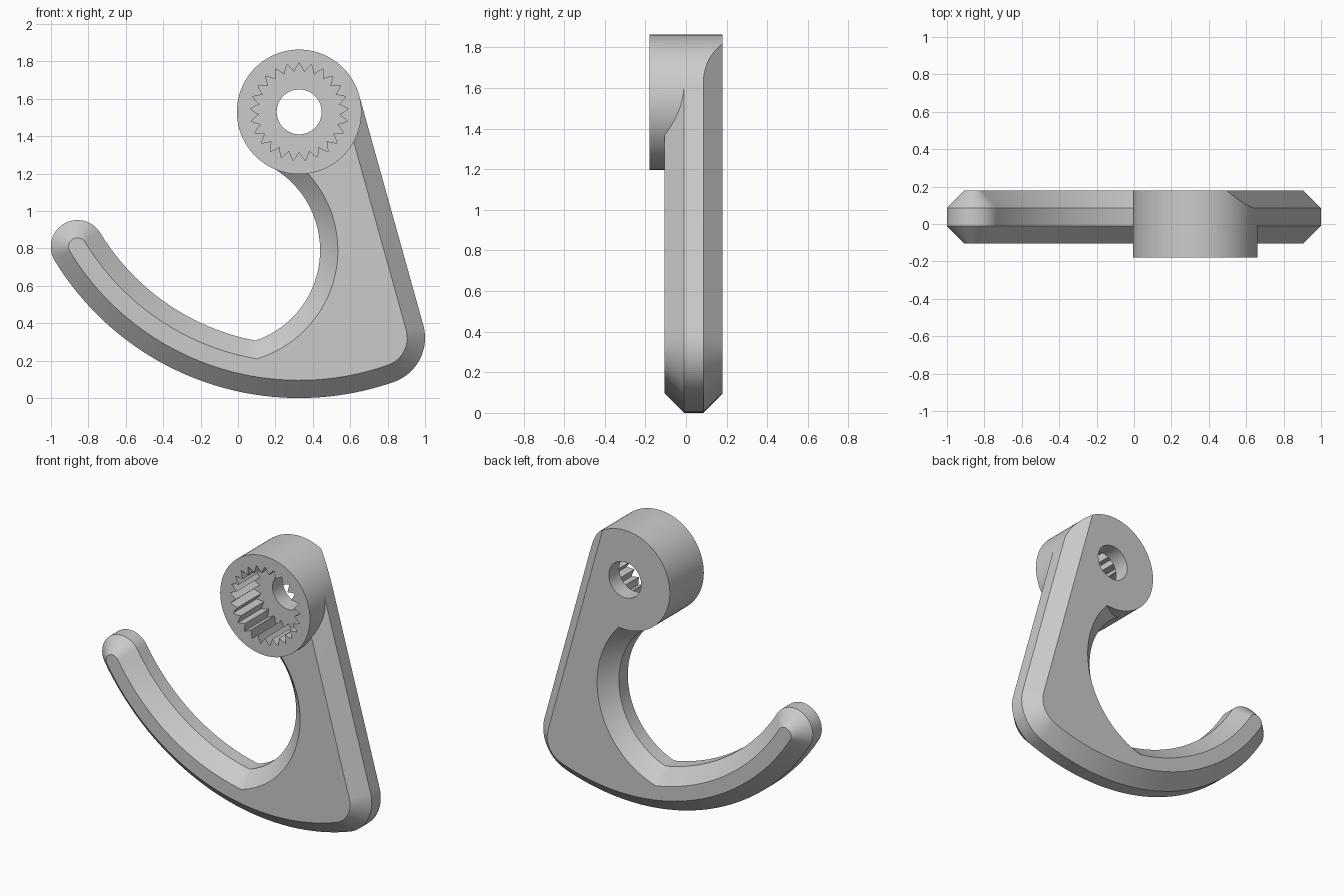
import bpy
import bmesh
from math import sin, cos, atan2, acos, sqrt, pi, radians
from mathutils import Vector

cube = bpy.data.objects.get("Cube")
if cube:
    bpy.data.objects.remove(cube, do_unlink=True)

grey = bpy.data.materials.new("plain_grey")
grey.use_nodes = True
grey.diffuse_color = (0.6, 0.6, 0.6, 1)
grey.node_tree.nodes["Principled BSDF"].inputs["Base Color"].default_value = (0.6, 0.6, 0.6, 1)

# Main layout in the x-z plane
HUB = Vector((0.327, 1.53))
HUB_R = 0.333
ARM_IN, ARM_OUT = 1.245, 1.53            # arm arcs share the hub centre
TIP_ANGLE = radians(211.3)
THROAT, THROAT_R = Vector((-0.071, 0.79)), 0.51
HEEL_R = 0.25
FRONT, BACK, BEVEL = -0.105, 0.18, 0.095


def polar(centre, radius, angle):
    return centre + radius * Vector((cos(angle), sin(angle)))


def arc(centre, radius, start, end, steps, last=False):
    return [polar(centre, radius, start + (end - start) * i / steps)
            for i in range(steps + last)]


def angle_of(v):
    return atan2(v.y, v.x)


TIP = polar(HUB, (ARM_IN + ARM_OUT) / 2, TIP_ANGLE)
TIP_R = (ARM_OUT - ARM_IN) / 2
heel_x = 1 - HEEL_R
HEEL = Vector((heel_x, HUB.y - sqrt((ARM_OUT - HEEL_R) ** 2 - (heel_x - HUB.x) ** 2)))
HEEL_ANGLE = angle_of(HEEL - HUB)
# Direction of the straight back edge, tangent to hub and heel
EDGE_ANGLE = HEEL_ANGLE + acos((HUB_R - HEEL_R) / (HEEL - HUB).length)
EDGE_N = Vector((cos(EDGE_ANGLE), sin(EDGE_ANGLE)))


def outline(d):
    """Hook outline moved inwards by d, ending inside the hub wall."""
    r_in, r_throat = ARM_IN + d, THROAT_R + d
    gap = THROAT - HUB
    corner_a = angle_of(gap) % (2 * pi) + acos(
        (gap.length_squared + r_in ** 2 - r_throat ** 2) / (2 * gap.length * r_in))
    corner = polar(HUB, r_in, corner_a)
    throat_start = radians(58 - 120 * d)
    pts = arc(THROAT, r_throat, throat_start, angle_of(corner - THROAT), 40)
    pts += arc(HUB, r_in, corner_a, TIP_ANGLE, 24)
    pts += arc(TIP, TIP_R - d, TIP_ANGLE - pi, TIP_ANGLE, 24)
    pts += arc(HUB, ARM_OUT - d, TIP_ANGLE, HEEL_ANGLE + 2 * pi, 48)
    pts += arc(HEEL, HEEL_R - d, HEEL_ANGLE, EDGE_ANGLE, 20, True)
    reach = HUB_R - d
    drop = sqrt(max(0, 0.3 ** 2 - reach ** 2))
    end = HUB + EDGE_N * reach - Vector((-EDGE_N.y, EDGE_N.x)) * drop
    pts.append(end)
    pts += arc(HUB, 0.29, angle_of(end - HUB), angle_of(pts[0] - HUB), 16, True)
    return pts


def bridge(bm, a, b):
    n = len(a)
    for i in range(n):
        bm.faces.new((a[i], a[(i + 1) % n], b[(i + 1) % n], b[i]))


def add_ring(bm, pts, y):
    return [bm.verts.new((p.x, y, p.y)) for p in pts]


def finish(bm, name):
    bmesh.ops.recalc_face_normals(bm, faces=bm.faces[:])
    mesh = bpy.data.meshes.new(name)
    bm.to_mesh(mesh)
    bm.free()
    mesh.materials.append(grey)
    obj = bpy.data.objects.new(name, mesh)
    bpy.context.collection.objects.link(obj)
    bpy.ops.object.select_all(action='DESELECT')
    obj.select_set(True)
    bpy.context.view_layer.objects.active = obj
    bpy.ops.object.shade_smooth_by_angle(angle=radians(25))
    return obj


# Hook arm: bevelled slab
bm = bmesh.new()
levels = [(FRONT, BEVEL), (FRONT + BEVEL, 0), (BACK - BEVEL, 0), (BACK, BEVEL)]
rings = [add_ring(bm, outline(d), y) for y, d in levels]
for a, b in zip(rings, rings[1:]):
    bridge(bm, a, b)
bm.faces.new(rings[0])
bm.faces.new(rings[-1])
finish(bm, "hook_arm")

# Hub: cylinder with toothed socket in front and a smaller through hole
TEETH = 25
COUNT = TEETH * 4
SOCKET_FLOOR = 0.07
tooth = (0.262, 0.238, 0.215, 0.238)


def circle(radius):
    return [polar(HUB, radius, pi / 2 + 2 * pi * i / COUNT) for i in range(COUNT)]


star = [polar(HUB, tooth[i % 4], pi / 2 + 2 * pi * i / COUNT) for i in range(COUNT)]
bm = bmesh.new()
sections = [(circle(HUB_R), -BACK), (circle(HUB_R), BACK), (circle(0.12), BACK),
            (circle(0.12), SOCKET_FLOOR), (star, SOCKET_FLOOR), (star, -BACK)]
rings = [add_ring(bm, pts, y) for pts, y in sections]
for a, b in zip(rings, rings[1:] + rings[:1]):
    bridge(bm, a, b)

# Continue the arm's rear bevel across the hub
edge = HUB + EDGE_N * HUB_R
cut = bmesh.ops.bisect_plane(
    bm, geom=bm.verts[:] + bm.edges[:] + bm.faces[:], dist=1e-5,
    plane_co=(edge.x, BACK - BEVEL, edge.y),
    plane_no=Vector((EDGE_N.x, 1, EDGE_N.y)).normalized(), clear_outer=True)
bmesh.ops.holes_fill(bm, edges=[e for e in bm.edges if e.is_boundary], sides=0)
finish(bm, "splined_hub")
